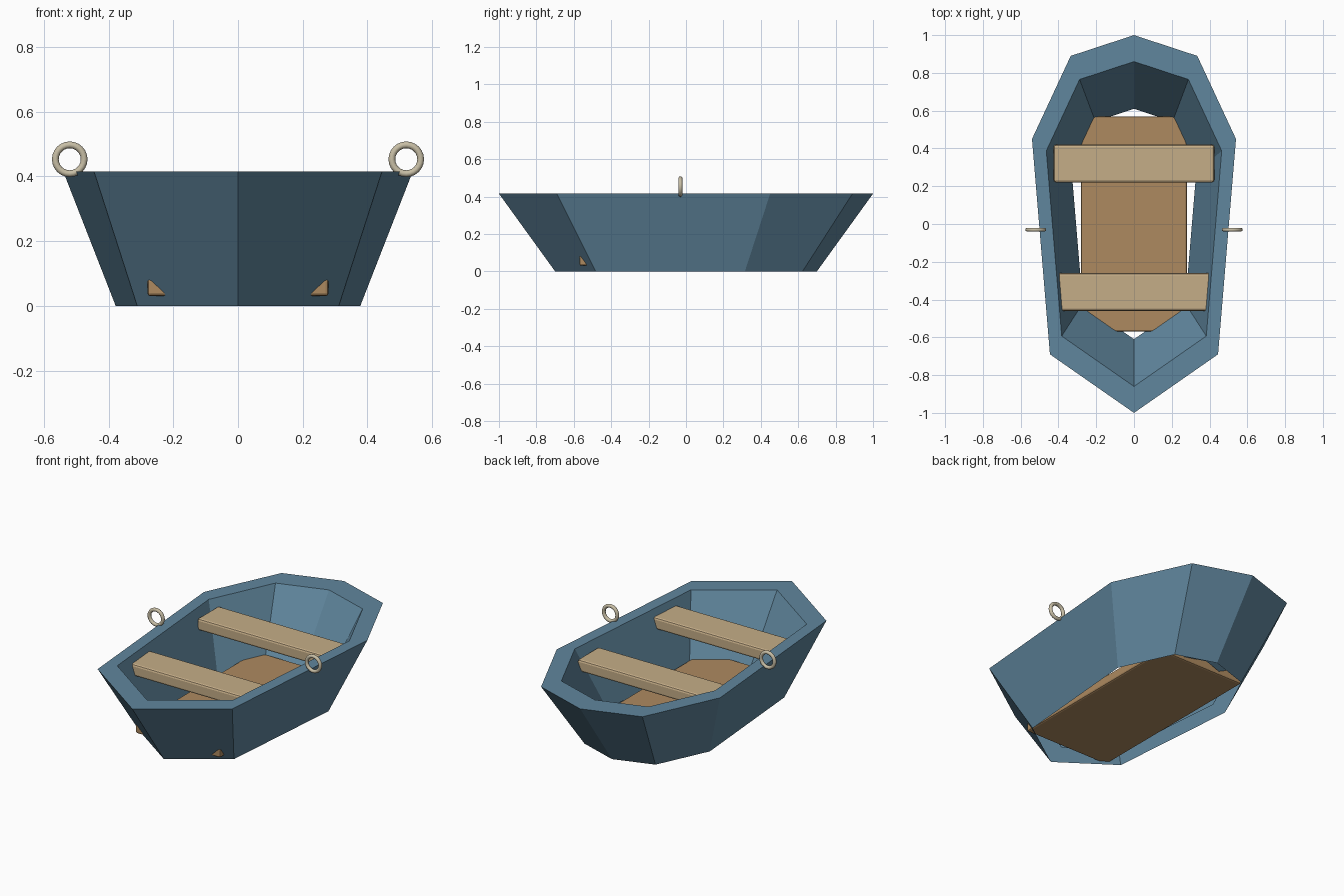
import bpy, bmesh, math

if "Cube" in bpy.data.objects:
    bpy.data.objects.remove(bpy.data.objects["Cube"])


def material(name, rgb):
    m = bpy.data.materials.new(name)
    m.diffuse_color = (*rgb, 1)
    m.use_nodes = True
    m.node_tree.nodes["Principled BSDF"].inputs["Base Color"].default_value = m.diffuse_color
    return m


BLUE = material("blue_paint", (0.117, 0.24, 0.34))
FLOOR = material("floor_wood", (0.42, 0.254, 0.117))
SEAT = material("seat_wood", (0.56, 0.42, 0.245))
METAL = material("metal", (0.58, 0.52, 0.38))


def plank(name, size, loc, mat, bevel):
    bpy.ops.mesh.primitive_cube_add(size=1, location=loc)
    ob = bpy.context.object
    ob.name = name
    ob.scale = size
    bpy.ops.object.transform_apply(location=False, rotation=False, scale=True)
    mod = ob.modifiers.new("edge", 'BEVEL')
    mod.width = bevel
    mod.segments = 2
    ob.data.materials.append(mat)
    return ob


# Hull: eight-sided outline, lofted up the outside, over the rim, down the inside
half = [(0, -1), (0.445, -0.69), (0.54, 0.45), (0.335, 0.89), (0, 1)]
outline = half + [(-x, y) for x, y in half[3:0:-1]]
sections = [(0.70, 0), (1.0, 0.415), (0.86, 0.415), (0.61, 0.05)]  # scale, z

bm = bmesh.new()
rings = [[bm.verts.new((x * s, y * s, z)) for x, y in outline]
         for s, z in sections]
n = len(outline)
for a, b in zip(rings, rings[1:]):
    for i in range(n):
        j = (i + 1) % n
        bm.faces.new((a[i], a[j], b[j], b[i]))
mesh = bpy.data.meshes.new("hull")
bm.to_mesh(mesh)
bm.free()
mesh.materials.append(BLUE)
hull = bpy.data.objects.new("hull", mesh)
bpy.context.collection.objects.link(hull)

# Floor board
plank("floor", (0.56, 1.14, 0.055), (0, 0, 0.0575), FLOOR, 0.01)

# Two bench seats, ends set into the hull walls
plank("front_seat", (0.82, 0.2, 0.07), (0, -0.36, 0.34), SEAT, 0.012)
plank("rear_seat", (0.85, 0.2, 0.07), (0, 0.32, 0.34), SEAT, 0.012)

# Oar rings on both sides of the rim
for side, sx in (("left", -1), ("right", 1)):
    bpy.ops.mesh.primitive_torus_add(
        major_radius=0.0445, minor_radius=0.0105, major_segments=24,
        minor_segments=10, location=(sx * 0.52, -0.03, 0.453),
        rotation=(math.pi / 2, 0, 0))
    ob = bpy.context.object
    ob.name = side + "_oar_ring"
    ob.data.materials.append(METAL)
    bpy.ops.object.shade_smooth()
